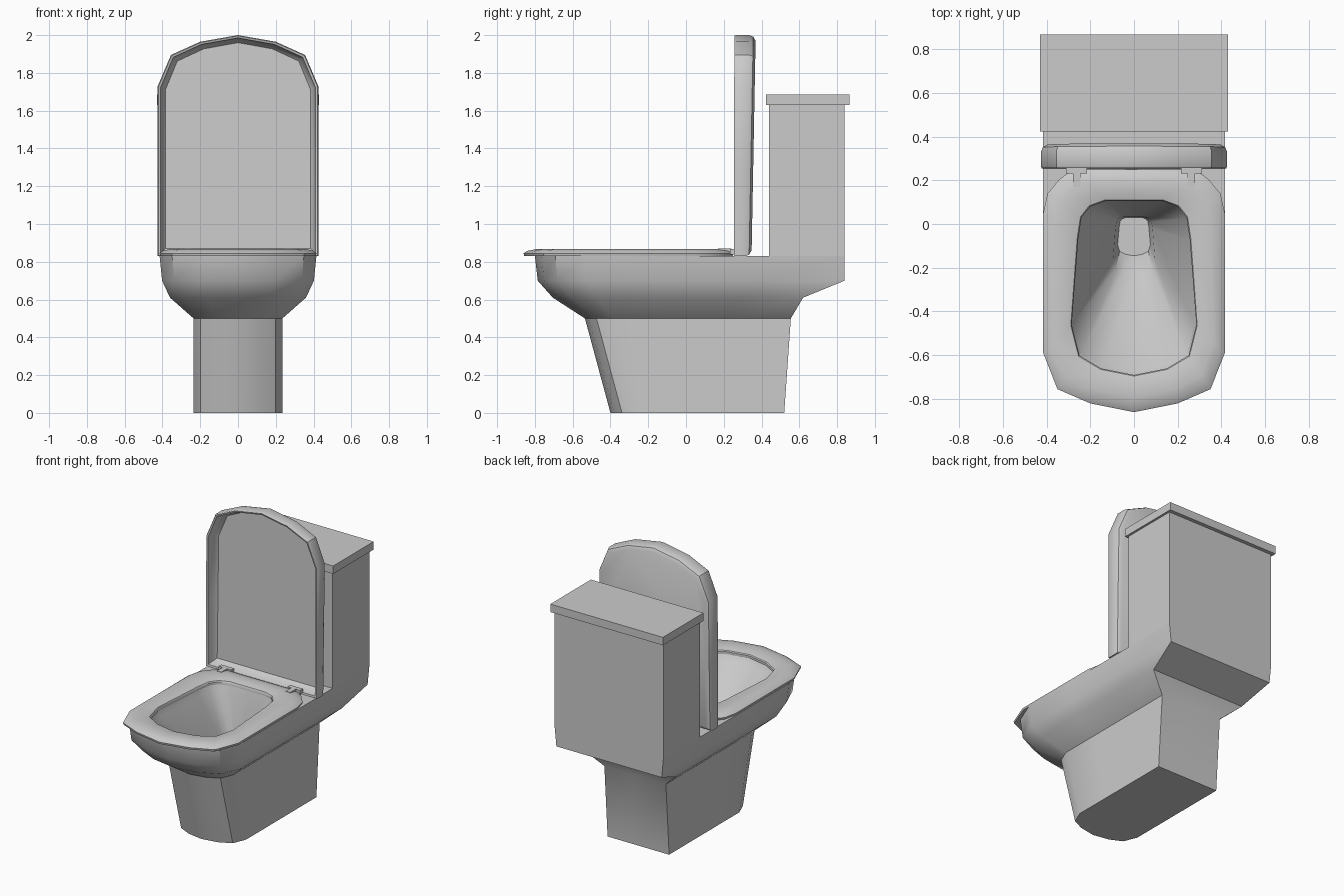
import bpy, bmesh

if "Cube" in bpy.data.objects:
    bpy.data.objects.remove(bpy.data.objects["Cube"])


def mirror(half):
    """Close a half outline (centre front .. centre back) across x = 0."""
    return half + [(-x, y) for x, y in reversed(half[1:-1])]


def at_z(half, z):
    return [(x, y, z) for x, y in mirror(half)]


def remap(half, w, front, back):
    """Rescale a half outline to a half width and front/back limits."""
    mx = max(p[0] for p in half)
    lo, hi = half[0][1], half[-1][1]
    return [(x / mx * w, front + (y - lo) / (hi - lo) * (back - front)) for x, y in half]


def blend(a, b, t):
    return [(p[0] + (q[0] - p[0]) * t, p[1] + (q[1] - p[1]) * t) for p, q in zip(a, b)]


def finish(name, bm, angle=35):
    bmesh.ops.recalc_face_normals(bm, faces=bm.faces)
    me = bpy.data.meshes.new(name)
    bm.to_mesh(me)
    bm.free()
    ob = bpy.data.objects.new(name, me)
    bpy.context.collection.objects.link(ob)
    bpy.ops.object.select_all(action='DESELECT')
    ob.select_set(True)
    bpy.context.view_layer.objects.active = ob
    bpy.ops.object.shade_smooth_by_angle(angle=angle * 3.14159 / 180)
    return ob


def loft(name, rings, loop=False, angle=35):
    """Skin equal-length rings; cap both ends or join them into a loop."""
    bm = bmesh.new()
    vs = [[bm.verts.new(p) for p in r] for r in rings]
    n = len(vs[0])
    for a, b in list(zip(vs, vs[1:])) + ([(vs[-1], vs[0])] if loop else []):
        for i in range(n):
            j = (i + 1) % n
            bm.faces.new((a[i], a[j], b[j], b[i]))
    if not loop:
        bm.faces.new(vs[0])
        bm.faces.new(vs[-1])
    return finish(name, bm, angle)


def box(name, x0, x1, y0, y1, z0, z1):
    return loft(name, [[(x0, y0, z), (x1, y0, z), (x1, y1, z), (x0, y1, z)] for z in (z0, z1)])


# Half outlines shared by bowl and seat
hole = [(0, -.69), (.15, -.66), (.25, -.60), (.285, -.46), (.255, -.07),
        (.24, .03), (.2, .08), (.13, .105), (0, .105)]
seat_edge = [(0, -.86), (.2, -.82), (.35, -.755), (.415, -.59), (.415, .05),
             (.395, .14), (.34, .205), (.28, .25), (0, .25)]


def body_outline(w, front, back):
    f = [(0, front), (.48 * w, front + .085 * w), (.84 * w, front + .26 * w), (w, front + .65 * w)]
    y = f[-1][1]
    return f + [(w, y + (back - y) * t) for t in (.3, .5, .7, 1)] + [(0, back)]


# Pedestal, outer bowl, rim and inner basin in one skin
outer = [(.235, -.40, .52, 0), (.235, -.535, .555, .5), (.36, -.705, .62, .61),
         (.402, -.785, .84, .70), (.415, -.80, .84, .83)]
rings = [at_z(body_outline(w, f, b), z) for w, f, b, z in outer]
inner = [(.29, -.70, .11, .83), (.275, -.675, .10, .79),
         (.095, -.24, .035, .46), (.075, -.145, .03, .34)]
rings += [at_z(remap(hole, w, f, b), z) for w, f, b, z in inner]
loft("bowl_and_pedestal", rings)

# Seat ring with rounded top
loft("seat", [at_z(blend(seat_edge, hole, t), z) for t, z in
              ((.02, .831), (0, .845), (.12, .858), (.4, .867), (.75, .864),
               (.97, .855), (1, .848), (1, .831))], loop=True)

# Raised lid: shallow open shell facing forward
lid_half = [(0, 2.0), (.2, 1.965), (.355, 1.895), (.425, 1.73), (.425, 1.3), (.425, .83), (0, .83)]


def lid_ring(inset, y_top, y_bottom):
    pts = mirror(remap(lid_half, .425 - inset, 2.0 - inset, .83 + inset))
    return [(x, y_bottom + (y_top - y_bottom) * (z - .83) / 1.17, z) for x, z in pts]


loft("lid", [lid_ring(.04, .345, .322), lid_ring(.025, .325, .305), lid_ring(.015, .26, .257),
             lid_ring(.004, .256, .253), lid_ring(0, .265, .262), lid_ring(0, .335, .315),
             lid_ring(.008, .356, .334), lid_ring(.03, .369, .347)])

# Hinges
for s, side in ((-1, "left"), (1, "right")):
    x0, x1 = sorted((s * .215, s * .312))
    box(side + "_hinge_bar", x0, x1, .232, .262, .838, .868)
    x0, x1 = sorted((s * .245, s * .28))
    box(side + "_hinge_tab", x0, x1, .17, .24, .845, .869)

# Cistern and its cover
box("tank", -.415, .415, .44, .84, .83, 1.63)
box("tank_cover", -.43, .43, .424, .866, 1.63, 1.685)
